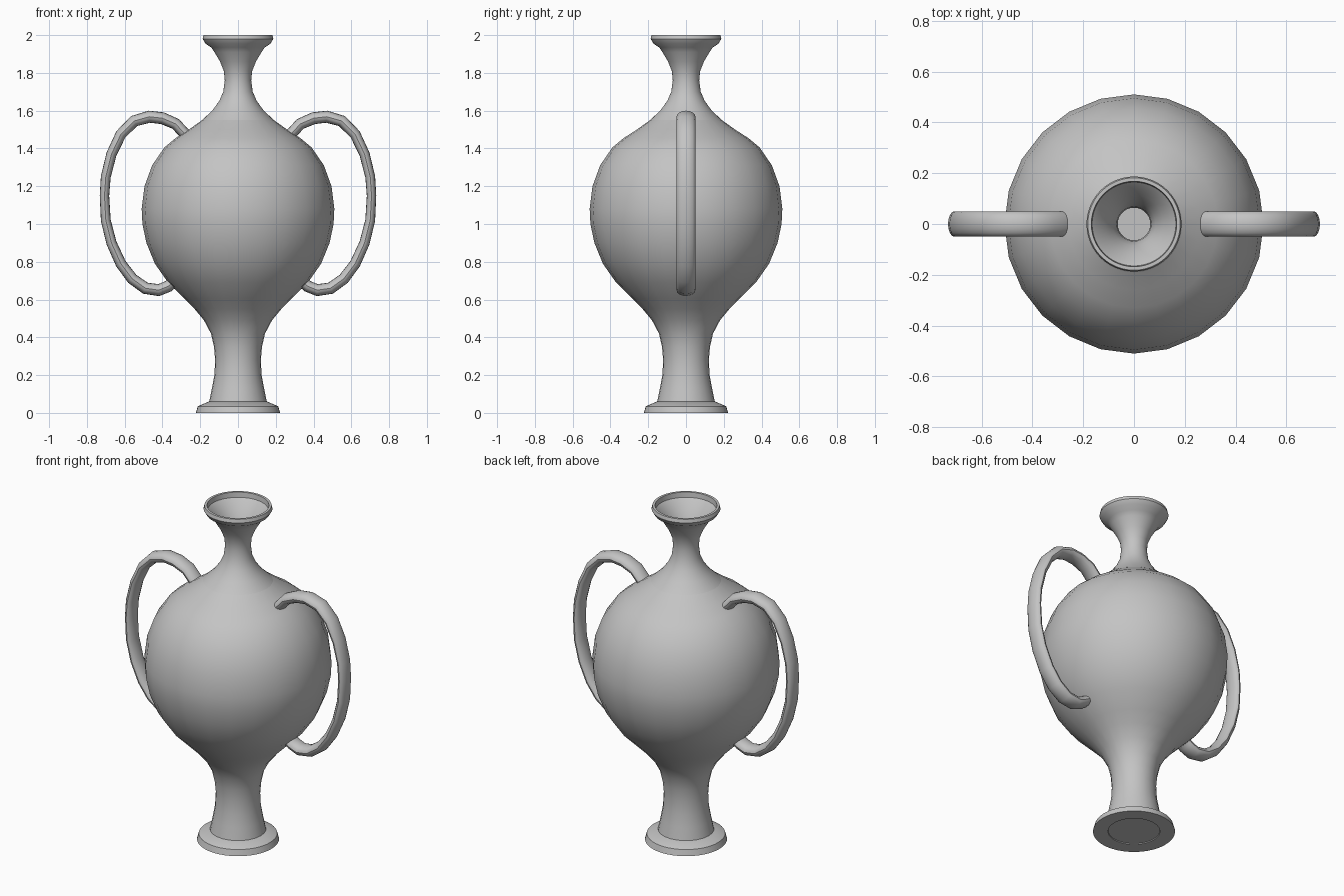
import bpy
import bmesh
from math import cos, sin, pi, radians
from mathutils import Vector

cube = bpy.data.objects.get("Cube")
if cube:
    bpy.data.objects.remove(cube, do_unlink=True)

clay = bpy.data.materials.new("grey clay")
clay.use_nodes = True
GREY = (0.55, 0.55, 0.55, 1)
clay.diffuse_color = GREY
clay.node_tree.nodes["Principled BSDF"].inputs["Base Color"].default_value = GREY


def finish(name, bm):
    bmesh.ops.recalc_face_normals(bm, faces=bm.faces)
    mesh = bpy.data.meshes.new(name)
    bm.to_mesh(mesh)
    bm.free()
    mesh.materials.append(clay)
    obj = bpy.data.objects.new(name, mesh)
    bpy.context.collection.objects.link(obj)
    bpy.ops.object.select_all(action='DESELECT')
    obj.select_set(True)
    bpy.context.view_layer.objects.active = obj
    bpy.ops.object.shade_smooth_by_angle(angle=radians(35))
    return obj


def bridge(bm, rings):
    for a, b in zip(rings, rings[1:]):
        n = len(a)
        for i in range(n):
            j = (i + 1) % n
            bm.faces.new((a[i], a[j], b[j], b[i]))


def lathe(name, profile, sides):
    """Revolve (radius, height) points and cap both ends."""
    bm = bmesh.new()
    rings = [[bm.verts.new((r * cos(2 * pi * i / sides), r * sin(2 * pi * i / sides), z))
              for i in range(sides)] for r, z in profile]
    bridge(bm, rings)
    bm.faces.new(rings[0])
    bm.faces.new(rings[-1])
    return finish(name, bm)


def handle(name, path, side):
    """Sweep a flattened oval along a path in the x-z plane."""
    bm = bmesh.new()
    pts = [Vector((x * side, 0, z)) for x, z in path]
    rings = []
    for k, p in enumerate(pts):
        t = (pts[min(k + 1, len(pts) - 1)] - pts[max(k - 1, 0)]).normalized()
        out = Vector((t.z, 0, -t.x))
        half = 0.025 + 0.007 * abs(out.z)
        rings.append([bm.verts.new(p + out * half * cos(a) + Vector((0, 0.05 * sin(a), 0)))
                      for a in (2 * pi * i / 16 for i in range(16))])
    bridge(bm, rings)
    bm.faces.new(rings[0])
    bm.faces.new(rings[-1])
    return finish(name, bm)


# Stepped foot with a shallow recess underneath
lathe("foot", [(0.14, 0.005), (0.141, 0), (0.223, 0), (0.213, 0.035), (0.155, 0.06)], 48)

# Stem and round belly
belly = [(0.153, 0.058), (0.138, 0.13), (0.125, 0.2), (0.121, 0.28), (0.127, 0.35),
         (0.143, 0.42), (0.18, 0.49), (0.23, 0.55), (0.285, 0.605), (0.37, 0.69),
         (0.44, 0.79), (0.485, 0.9), (0.506, 1.0), (0.51, 1.08), (0.495, 1.2),
         (0.455, 1.31), (0.39, 1.405), (0.33, 1.455), (0.26, 1.5), (0.19, 1.55)]
lathe("belly", belly, 24)

# Slender neck, flared lip and the funnel inside it
neck = [(0.19, 1.55), (0.137, 1.6), (0.1, 1.65), (0.078, 1.7), (0.07, 1.76), (0.075, 1.81),
        (0.095, 1.86), (0.125, 1.91), (0.142, 1.935), (0.172, 1.955), (0.187, 1.98),
        (0.182, 2.0), (0.168, 2.0), (0.165, 1.97), (0.15, 1.955), (0.115, 1.91),
        (0.085, 1.86), (0.068, 1.81), (0.064, 1.76), (0.064, 1.7)]
lathe("neck", neck, 48)

# Pair of looped handles
loop = [(0.27, 1.465), (0.33, 1.53), (0.4, 1.56), (0.47, 1.568), (0.55, 1.545), (0.62, 1.475),
        (0.67, 1.37), (0.7, 1.25), (0.707, 1.15), (0.7, 1.02), (0.67, 0.9), (0.62, 0.79),
        (0.56, 0.71), (0.49, 0.66), (0.42, 0.65), (0.37, 0.67), (0.32, 0.71)]
for side, label in ((1, "left"), (-1, "right")):
    handle(label + "_handle", loop, side)
